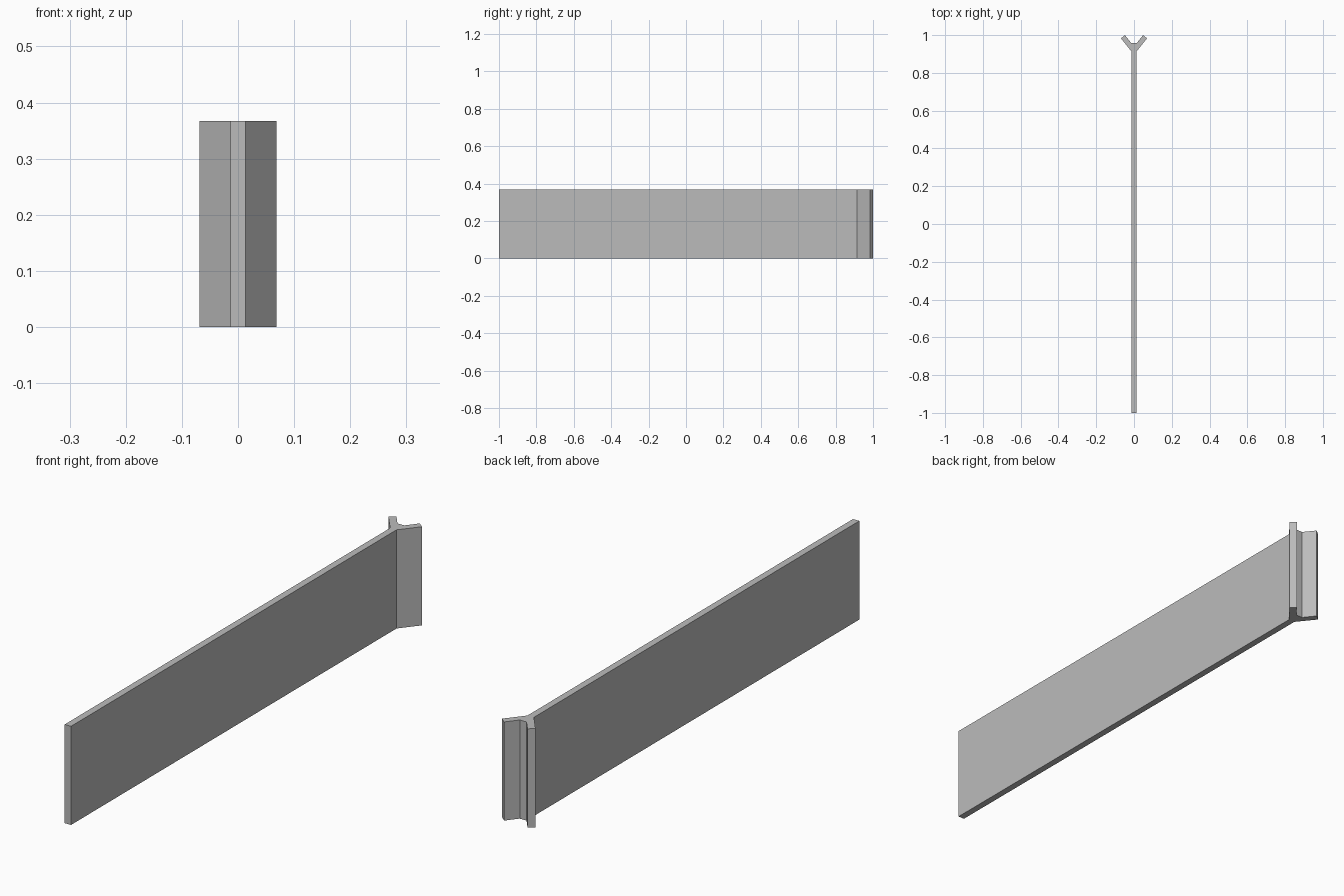
import bpy
import bmesh

cube = bpy.data.objects.get("Cube")
if cube:
    bpy.data.objects.remove(cube, do_unlink=True)

HEIGHT = 0.367

# Single plain grey
grey = bpy.data.materials.new("plain grey")
grey.use_nodes = True
colour = (0.5, 0.5, 0.5, 1.0)
grey.diffuse_color = colour
grey.node_tree.nodes["Principled BSDF"].inputs["Base Color"].default_value = colour

# Half of the Y-shaped plan: long web, then a flared arm and the flat crotch
half = [(0.013, -1.0), (0.013, 0.913), (0.069, 0.983), (0.048, 1.0), (0.014, 0.957)]
outline = half + [(-x, y) for x, y in reversed(half)]

# Extrude the mirrored plan upwards
bm = bmesh.new()
base = bm.faces.new([bm.verts.new((x, y, 0)) for x, y in outline])
top = bmesh.ops.extrude_face_region(bm, geom=[base], use_keep_orig=True)["geom"]
bmesh.ops.translate(bm, vec=(0, 0, HEIGHT),
                    verts=[v for v in top if isinstance(v, bmesh.types.BMVert)])
bmesh.ops.recalc_face_normals(bm, faces=bm.faces)

mesh = bpy.data.meshes.new("forked_panel")
bm.to_mesh(mesh)
bm.free()
mesh.materials.append(grey)
panel = bpy.data.objects.new("forked_panel", mesh)
bpy.context.collection.objects.link(panel)
